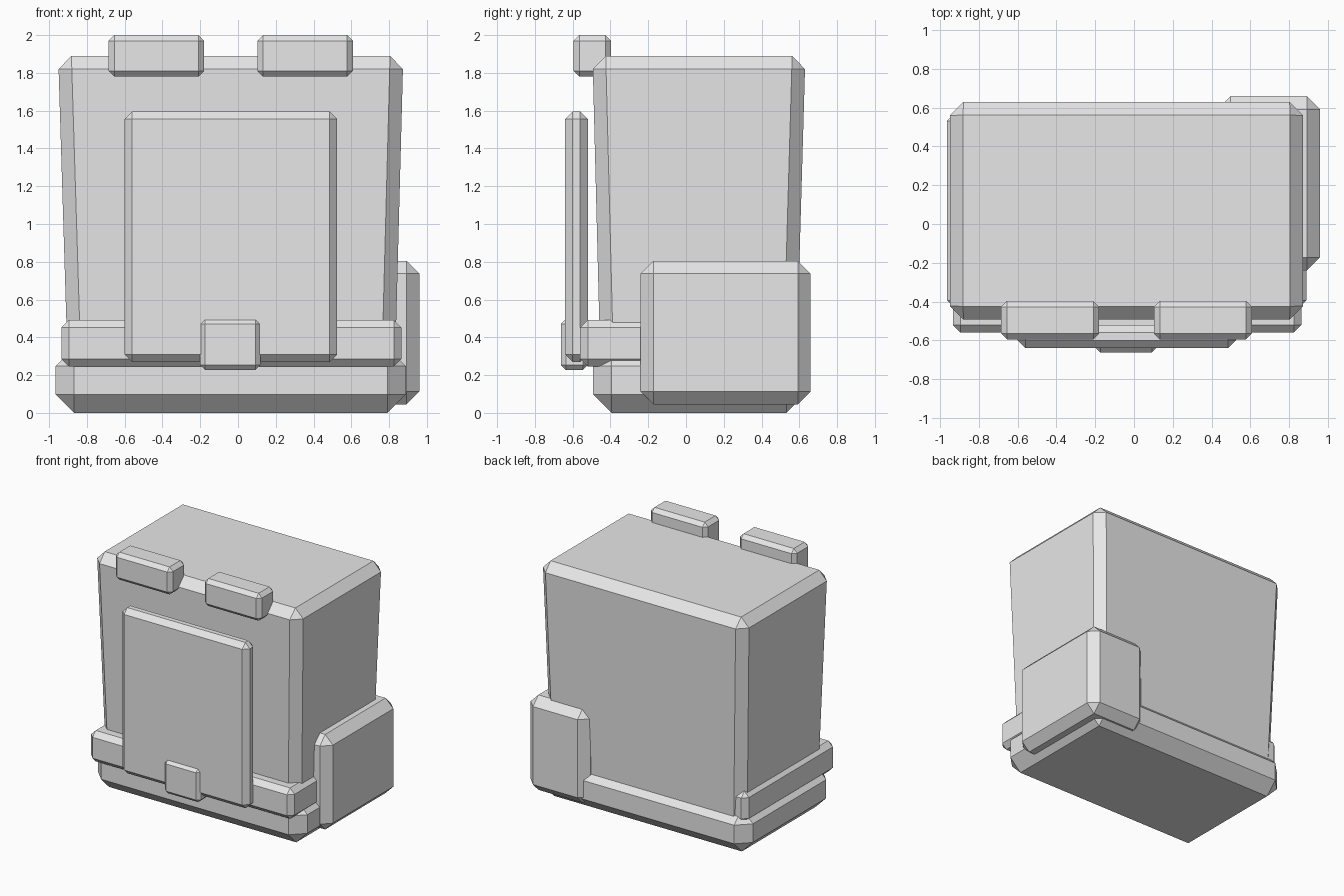
import bpy
import bmesh

if "Cube" in bpy.data.objects:
    bpy.data.objects.remove(bpy.data.objects["Cube"])

# One plain grey for every part
grey = bpy.data.materials.new("light_grey")
grey.use_nodes = True
colour = (0.8, 0.8, 0.8, 1.0)
grey.diffuse_color = colour
grey.node_tree.nodes["Principled BSDF"].inputs["Base Color"].default_value = colour


def chamfered_box(name, x, y, z, chamfer, bottom_x=None, bottom_y=None):
    """Box from (min, max) ranges with flat chamfers; the bottom may be narrower."""
    bm = bmesh.new()
    bmesh.ops.create_cube(bm, size=1)
    for v in bm.verts:
        low = v.co.z < 0
        rx = bottom_x if low and bottom_x else x
        ry = bottom_y if low and bottom_y else y
        v.co = (rx[v.co.x > 0], ry[v.co.y > 0], z[v.co.z > 0])
    bmesh.ops.bevel(bm, geom=bm.edges[:], offset=chamfer, segments=1,
                    affect='EDGES', clamp_overlap=True)
    bmesh.ops.recalc_face_normals(bm, faces=bm.faces[:])
    mesh = bpy.data.meshes.new(name)
    bm.to_mesh(mesh)
    bm.free()
    mesh.materials.append(grey)
    obj = bpy.data.objects.new(name, mesh)
    bpy.context.collection.objects.link(obj)
    return obj


# Main bag body, tapering towards the bottom
chamfered_box("bag_body", (-0.952, 0.875), (-0.495, 0.632), (0.2, 1.89), 0.07,
              bottom_x=(-0.9, 0.83), bottom_y=(-0.452, 0.583))

# Thick base and the belt above it
chamfered_box("base", (-0.965, 0.89), (-0.492, 0.63), (0, 0.345), 0.098)
chamfered_box("belt", (-0.935, 0.865), (-0.56, 0.58), (0.245, 0.492), 0.04)

# Pouch wrapped round the rear left corner
chamfered_box("side_pouch", (0.43, 0.96), (-0.24, 0.66), (0.045, 0.805), 0.068)

# Front flap with its latch
chamfered_box("front_flap", (-0.6, 0.525), (-0.64, -0.52), (0.27, 1.595), 0.04)
chamfered_box("latch", (-0.2, 0.118), (-0.662, -0.52), (0.227, 0.497), 0.026)

# Pair of clips on the upper front edge
for name, left in (("right_clip", -0.685), ("left_clip", 0.103)):
    chamfered_box(name, (left, left + 0.505), (-0.595, -0.397), (1.78, 2.0), 0.03)
